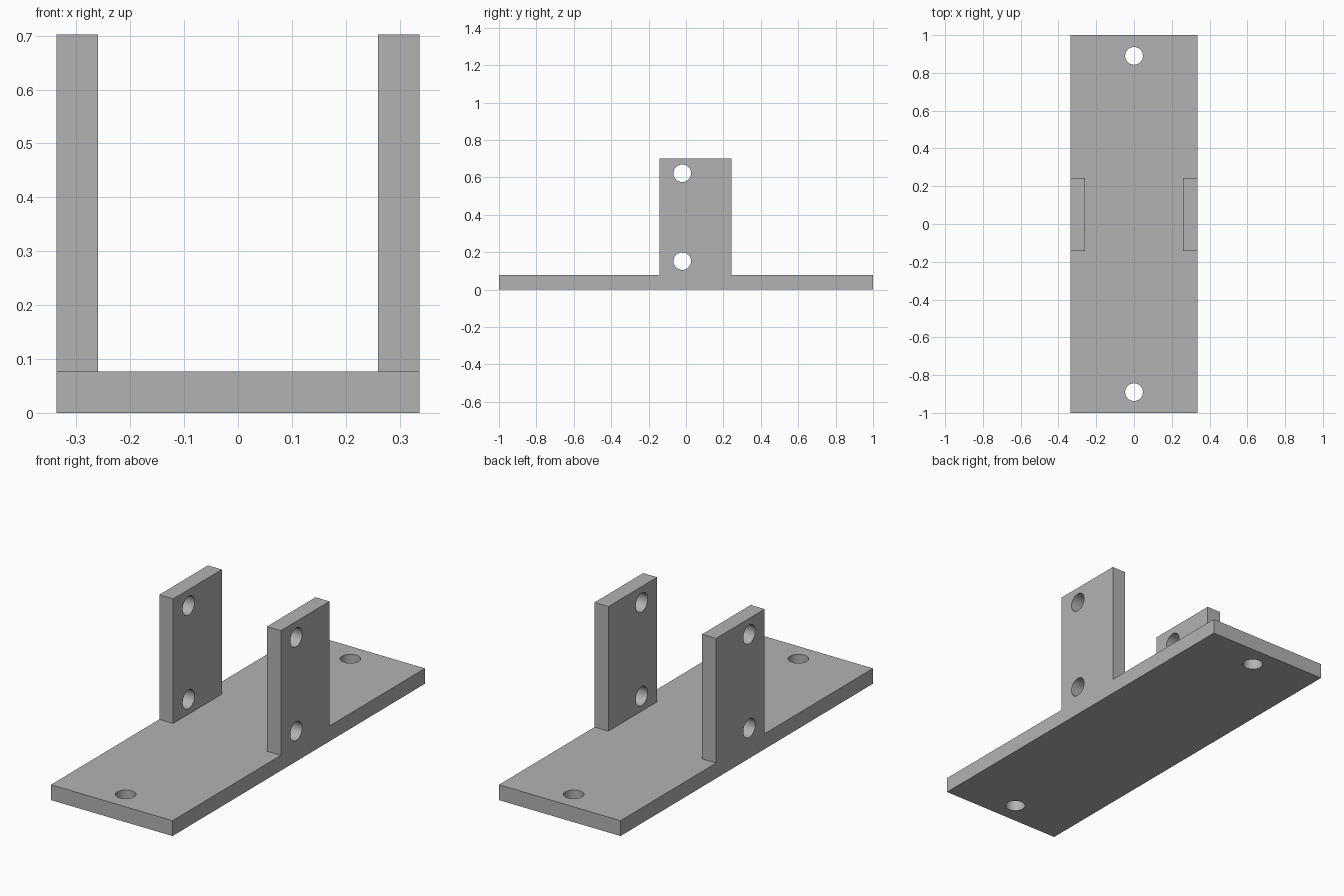
import bpy, bmesh
from math import pi, radians
from mathutils import Matrix, Vector

cube = bpy.data.objects.get("Cube")
if cube:
    bpy.data.objects.remove(cube, do_unlink=True)

HALF_W, HALF_L, THICK, HEIGHT = 0.337, 1.0, 0.077, 0.702
INNER_X, Y_FRONT, Y_BACK = 0.26, -0.142, 0.243
HOLE_R = 0.047

# Plain grey material
grey = bpy.data.materials.new("plain grey")
grey.use_nodes = True
colour = (0.45, 0.45, 0.45, 1)
grey.diffuse_color = colour
grey.node_tree.nodes["Principled BSDF"].inputs["Base Color"].default_value = colour


def make_object(name, bm):
    mesh = bpy.data.meshes.new(name)
    bm.to_mesh(mesh)
    bm.free()
    mesh.materials.append(grey)
    obj = bpy.data.objects.new(name, mesh)
    bpy.context.collection.objects.link(obj)
    return obj


# Base plate, split along the footprints of the uprights
bm = bmesh.new()
bmesh.ops.create_cube(bm, size=1, matrix=Matrix.Translation((0, 0, THICK / 2))
                      @ Matrix.Diagonal((2 * HALF_W, 2 * HALF_L, THICK, 1)))
cuts = [((x, 0, 0), (1, 0, 0)) for x in (-INNER_X, INNER_X)]
cuts += [((0, y, 0), (0, 1, 0)) for y in (Y_FRONT, Y_BACK)]
for point, normal in cuts:
    bmesh.ops.bisect_plane(bm, geom=bm.verts[:] + bm.edges[:] + bm.faces[:],
                           plane_co=point, plane_no=normal)

# Two uprights raised from the footprints
feet = []
for f in bm.faces:
    c = f.calc_center_median()
    if f.normal.z > 0.9 and abs(c.x) > INNER_X and Y_FRONT < c.y < Y_BACK:
        feet.append(f)
for foot in feet:
    raised = bmesh.ops.extrude_discrete_faces(bm, faces=[foot])["faces"][0]
    bmesh.ops.translate(bm, verts=raised.verts, vec=(0, 0, HEIGHT - THICK))
bmesh.ops.remove_doubles(bm, verts=bm.verts, dist=1e-5)
bmesh.ops.dissolve_limit(bm, angle_limit=radians(1), verts=bm.verts, edges=bm.edges)
bmesh.ops.recalc_face_normals(bm, faces=bm.faces)
bracket = make_object("bracket", bm)

# Cutter rods: one per base hole, one through both uprights per side hole
bm = bmesh.new()
rods = [(Vector((0, y, THICK / 2)), Matrix(), 0.3) for y in (-0.89, 0.89)]
rods += [(Vector((0, -0.02, z)), Matrix.Rotation(pi / 2, 4, "Y"), 1)
         for z in (0.152, 0.622)]
for centre, turn, depth in rods:
    bmesh.ops.create_cone(bm, cap_ends=True, segments=48, radius1=HOLE_R,
                          radius2=HOLE_R, depth=depth,
                          matrix=Matrix.Translation(centre) @ turn)
cutter = make_object("hole_cutter", bm)
cutter.hide_render = True

# Drill the holes, then discard the cutter
drill = bracket.modifiers.new("holes", "BOOLEAN")
drill.operation = "DIFFERENCE"
drill.solver = "EXACT"
drill.object = cutter
bpy.ops.object.select_all(action="DESELECT")
bpy.context.view_layer.objects.active = bracket
bracket.select_set(True)
bpy.ops.object.modifier_apply(modifier=drill.name)
bpy.data.objects.remove(cutter, do_unlink=True)
bpy.ops.object.shade_smooth_by_angle(angle=radians(30))
